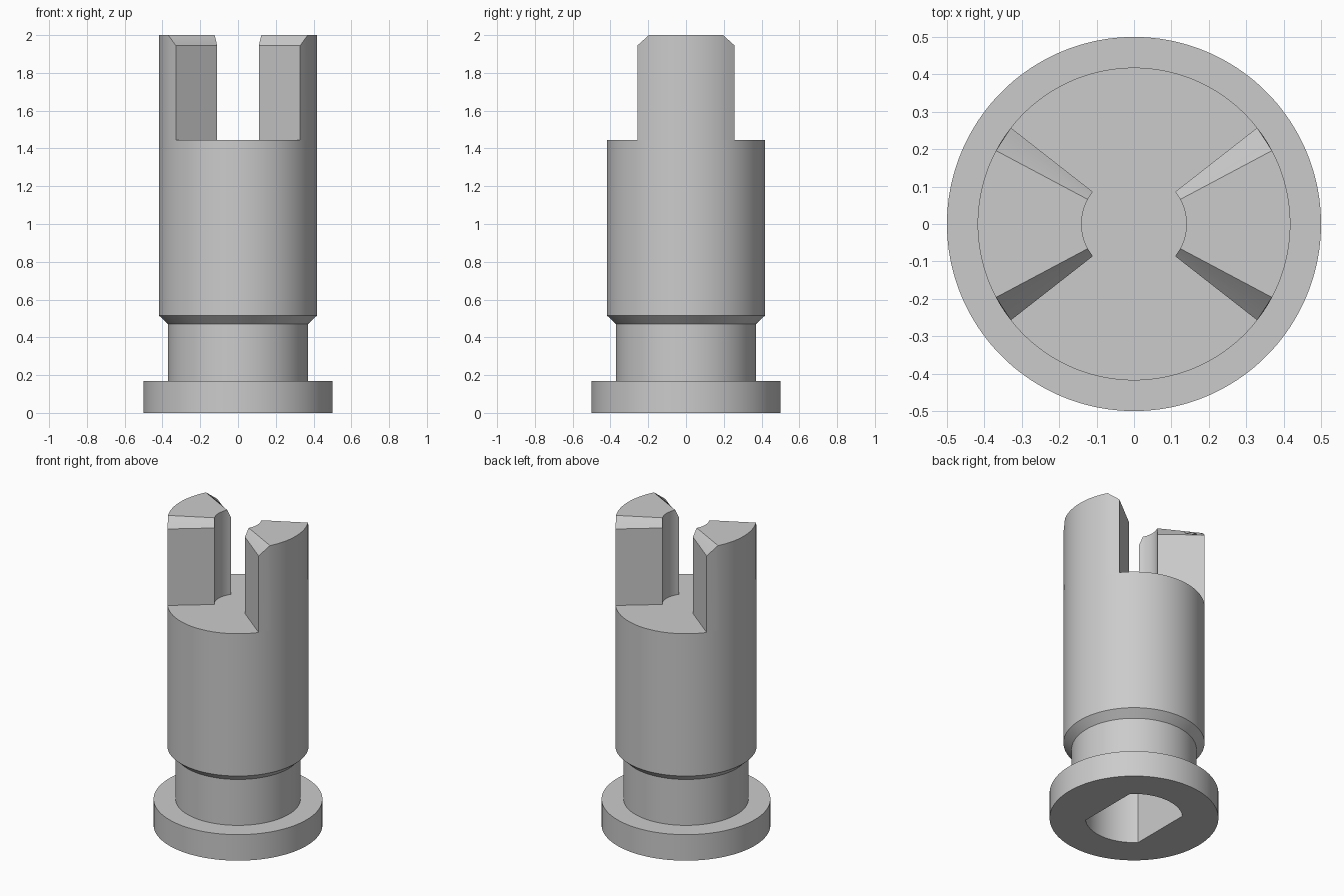
import bpy
import bmesh
from math import sin, cos, radians

if "Cube" in bpy.data.objects:
    bpy.data.objects.remove(bpy.data.objects["Cube"], do_unlink=True)

STEP = 2                      # degrees per facet, shared by body and prongs
BODY_R, BORE_R = 0.418, 0.14
FLOOR_Z, TOP_Z, BEVEL_Z = 1.445, 2.0, 1.945

grey = bpy.data.materials.new("plain_grey")
grey.use_nodes = True
colour = (0.6, 0.6, 0.6, 1)
grey.diffuse_color = colour
grey.node_tree.nodes["Principled BSDF"].inputs["Base Color"].default_value = colour


def finish(name, bm):
    bmesh.ops.recalc_face_normals(bm, faces=bm.faces)
    mesh = bpy.data.meshes.new(name)
    bm.to_mesh(mesh)
    bm.free()
    mesh.materials.append(grey)
    obj = bpy.data.objects.new(name, mesh)
    bpy.context.collection.objects.link(obj)
    return obj


def smooth(obj):
    bpy.ops.object.select_all(action="DESELECT")
    obj.select_set(True)
    bpy.context.view_layer.objects.active = obj
    bpy.ops.object.shade_smooth_by_angle(angle=radians(25))


def polar(bm, r, deg, z):
    return bm.verts.new((r * cos(radians(deg)), r * sin(radians(deg)), z))


def bridge(bm, a, b, closed=False):
    n = len(a)
    for i in range(n if closed else n - 1):
        j = (i + 1) % n
        bm.faces.new((a[i], a[j], b[j], b[i]))


# Turned body: flange, neck, undercut bevel and barrel
profile = [(0.5, 0), (0.5, 0.17), (0.37, 0.17), (0.37, 0.47),
           (BODY_R, 0.515), (BODY_R, FLOOR_Z)]
bm = bmesh.new()
rings = [[polar(bm, r, d, z) for d in range(0, 360, STEP)] for r, z in profile]
for low, high in zip(rings, rings[1:]):
    bridge(bm, low, high, closed=True)
bm.faces.new(rings[0])
bm.faces.new(rings[-1])
body = finish("body", bm)

# Round socket with two flats, cut into the underside
bm = bmesh.new()
arc = list(range(45, 136, 3)) + list(range(225, 316, 3))
base = [polar(bm, 0.288, d, -0.1) for d in arc]
roof = [polar(bm, 0.288, d, 0.6) for d in arc]
bridge(bm, base, roof, closed=True)
bm.faces.new(base)
bm.faces.new(roof)
cutter = finish("socket_cutter", bm)
cutter.hide_render = True
cut = body.modifiers.new("socket", "BOOLEAN")
cut.operation = "DIFFERENCE"
cut.solver = "EXACT"
cut.object = cutter
bpy.context.view_layer.objects.active = body
bpy.ops.object.modifier_apply(modifier=cut.name)
bpy.data.objects.remove(cutter, do_unlink=True)
smooth(body)


# Two wedge prongs with bevelled upper edges
def prong(name, facing):
    bm = bmesh.new()
    angles = range(-38, 39, STEP)

    def wall(r):
        # The bevel runs straight from its low corner to its high corner
        tops = []
        for a in angles:
            t = min(1, (38 - abs(a)) / 10)
            side = 1 if a > 0 else -1
            if t < 1:
                p, q = radians(38 * side), radians(28 * side)
                x = r * (cos(p) * (1 - t) + cos(q) * t)
                y = r * (sin(p) * (1 - t) + sin(q) * t)
                z = BEVEL_Z + (TOP_Z - BEVEL_Z) * t
                tops.append(bm.verts.new((facing * x, facing * y, z)))
            else:
                tops.append(polar(bm, facing * r, a, TOP_Z))
        feet = [polar(bm, facing * r, a, FLOOR_Z) for a in angles]
        bridge(bm, feet, tops)
        return feet, tops

    outer_feet, outer_tops = wall(BODY_R)
    inner_feet, inner_tops = wall(BORE_R)
    bridge(bm, outer_tops, inner_tops)
    bridge(bm, outer_feet, inner_feet)
    for i in (0, -1):
        bm.faces.new((outer_feet[i], outer_tops[i], inner_tops[i], inner_feet[i]))
    smooth(finish(name, bm))


prong("left_prong", 1)
prong("right_prong", -1)
